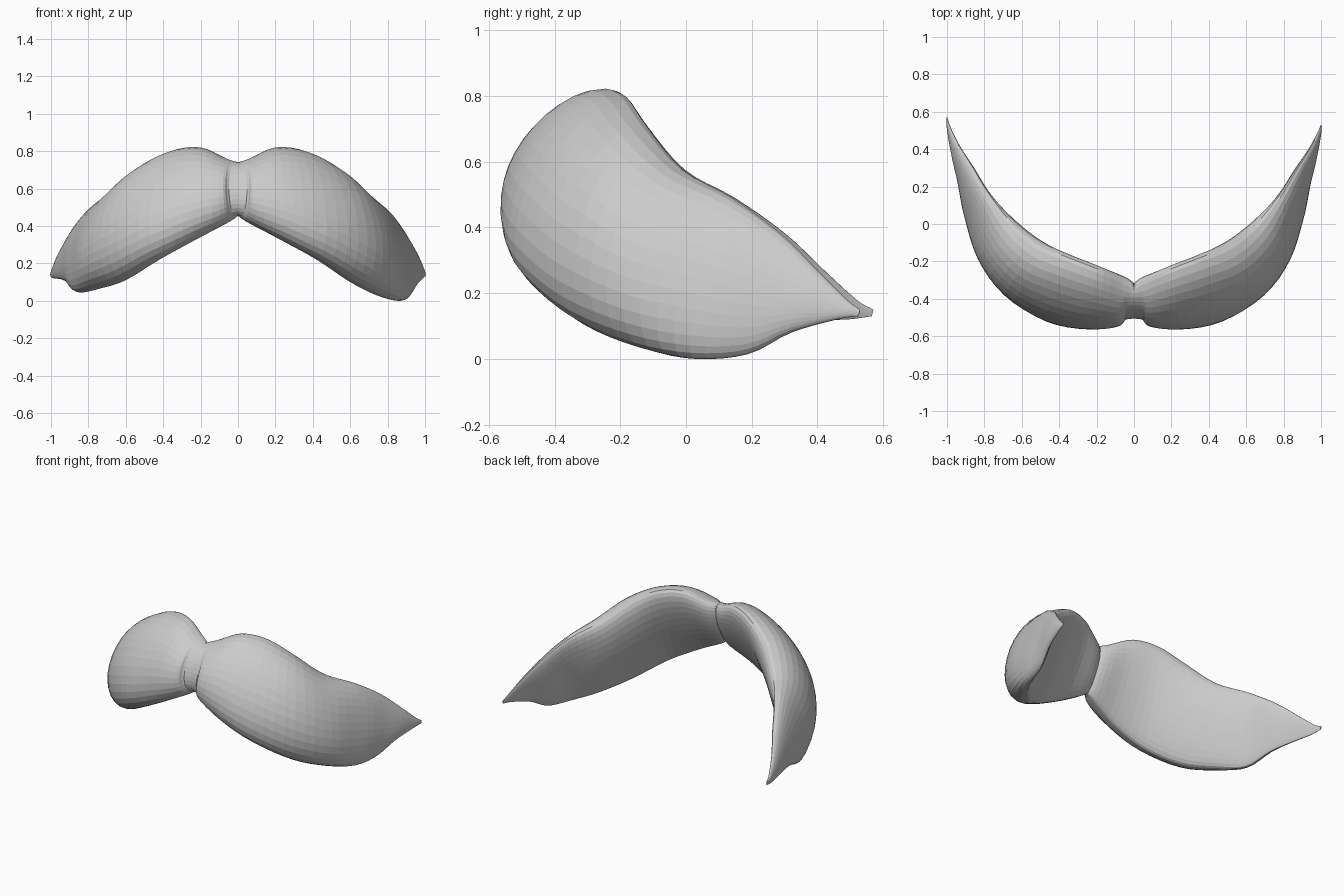
import bpy, bmesh, math
from mathutils import Vector

if "Cube" in bpy.data.objects:
    bpy.data.objects.remove(bpy.data.objects["Cube"])

# Stations along one wing: top rim point, bottom rim point, outward bulge
STATIONS = [
    ((0.00, -.35, .74), (0.00, -.44, .455), .10),
    ((.06, -.32, .76), (.05, -.44, .42), .155),
    ((.20, -.26, .82), (.22, -.46, .33), .18),
    ((.36, -.20, .80), (.42, -.42, .22), .195),
    ((.52, -.135, .71), (.60, -.28, .10), .205),
    ((.66, -.02, .58), (.74, -.12, .03), .17),
    ((.78, .14, .49), (.85, .03, 0.0), .095),
    ((.87, .29, .38), (.90, .19, .015), .06),
    ((.94, .40, .27), (.945, .32, .08), .035),
    ((.985, .49, .18), (.985, .46, .12), .015),
    ((1.0, .53, .15), (1.0, .525, .13), .004),
]
# The left wing is slightly different towards its tip
LEFT_LIFT = [0, 0, 0, 0, .01, .035, .045, .08, .035, 0, 0]
SUB, AROUND = 4, 32


def spline(pts, i, t):
    """Catmull-Rom value between pts[i] and pts[i+1]."""
    p1, p2 = pts[i], pts[i + 1]
    p0 = pts[i - 1] if i > 0 else p1 * 2 - p2
    p3 = pts[i + 2] if i + 2 < len(pts) else p2 * 2 - p1
    return .5 * (2 * p1 + (p2 - p0) * t + (2 * p0 - 5 * p1 + 4 * p2 - p3) * t * t
                 + (3 * p1 - p0 - 3 * p2 + p3) * t ** 3)


def wing(name, side):
    left = side < 0
    tops, bots, bulges = [], [], []
    for i, (t, b, f) in enumerate(STATIONS):
        back = Vector((0, .04 * (i / 10) ** 3 if left else 0, 0))
        tops.append(Vector(t) + back)
        bots.append(Vector(b) + back + Vector((0, 0, LEFT_LIFT[i] if left else 0)))
        bulges.append(f)
    samples = [(i, s / SUB) for i in range(len(tops) - 1) for s in range(SUB)]
    samples.append((len(tops) - 2, 1.0))
    rows = [(spline(tops, *s), spline(bots, *s), max(.003, spline(bulges, *s)))
            for s in samples]
    mids = [(t + b) / 2 for t, b, f in rows]

    bm = bmesh.new()
    rings = []
    for k, (top, bot, bulge) in enumerate(rows):
        d = mids[min(k + 1, len(mids) - 1)] - mids[max(k - 1, 0)]
        n = Vector((d.y, -d.x, 0)).normalized()      # outward, away from the face
        if k == 0:
            n = Vector((0, -1, 0))
        ring = []
        for j in range(AROUND):
            a = 2 * math.pi * j / AROUND
            s, c = math.sin(a), math.cos(a)
            if s > 0:
                depth = bulge * s ** .95
            else:                                    # inner side, fuller near the top
                depth = -bulge * .42 * (-s) ** .9 * (1 + .25 * c)
            p = mids[k] + (top - bot) / 2 * c + n * depth
            ring.append(bm.verts.new((p.x * side, p.y, p.z)))
        rings.append(ring)
    for r0, r1 in zip(rings, rings[1:]):
        for j in range(AROUND):
            m = (j + 1) % AROUND
            bm.faces.new((r0[j], r0[m], r1[m], r1[j]))
    # tip cap; the centre stays open where the two halves meet
    bm.faces.new(rings[-1])
    bmesh.ops.recalc_face_normals(bm, faces=bm.faces)
    mesh = bpy.data.meshes.new(name)
    bm.to_mesh(mesh)
    bm.free()
    obj = bpy.data.objects.new(name, mesh)
    bpy.context.collection.objects.link(obj)


# Two faceted halves of the moustache meeting at the pinched centre
wing("moustache_right_half", 1)
wing("moustache_left_half", -1)
